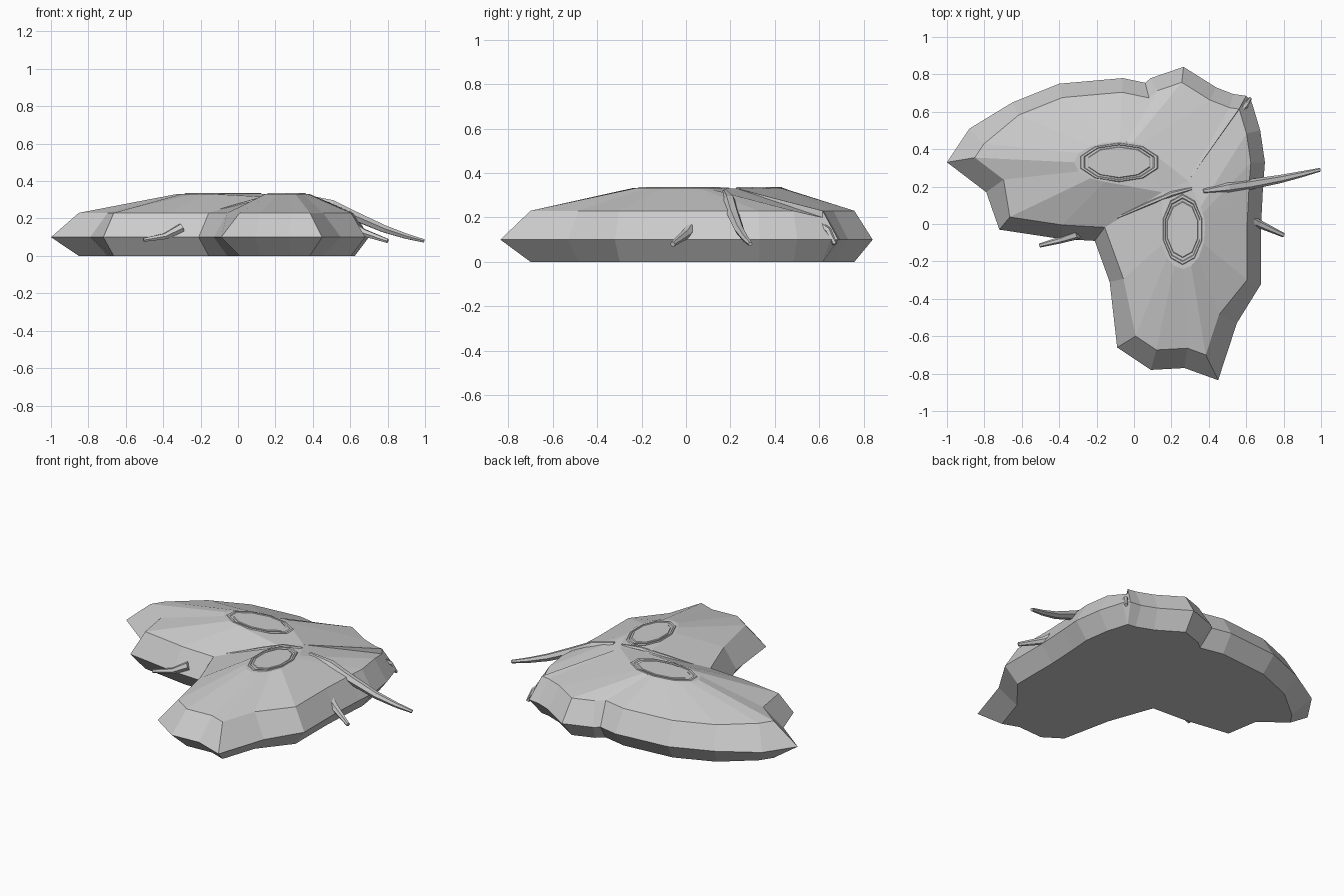
import bpy, bmesh, math
from mathutils import Vector

if "Cube" in bpy.data.objects:
    bpy.data.objects.remove(bpy.data.objects["Cube"])

# Widest outline of the two-lobed body at z = 0.1, clockwise from the left tip
HEM = [(-1, .33), (-.88, .51), (-.65, .65), (-.40, .75), (-.06, .78), (.06, .755),
       (.09, .78), (.265, .84), (.44, .73), (.53, .695), (.60, .685), (.63, .65),
       (.675, .50), (.70, .33), (.69, .20), (.68, 0), (.68, -.32), (.55, -.53),
       (.45, -.835), (.27, -.77), (.09, -.78), (-.09, -.66), (-.13, -.31),
       (-.21, -.09), (-.39, -.08), (-.72, -.03), (-.79, .17)]
HEM = [Vector(p) for p in HEM]
N = len(HEM)
# Flat crown of each lobe: centre and radii
LEFT = (Vector((-.08, .33)), Vector((.24, .11)))
FRONT = (Vector((.26, -.03)), Vector((.12, .21)))


def add_mesh(name, bm):
    bmesh.ops.recalc_face_normals(bm, faces=bm.faces)
    me = bpy.data.meshes.new(name)
    bm.to_mesh(me)
    bm.free()
    ob = bpy.data.objects.new(name, me)
    bpy.context.collection.objects.link(ob)
    return ob


def inset(i):
    """Mitred inward offset of a hem point, wider at the front and left tips."""
    p = HEM[i]
    a = (p - HEM[i - 1]).normalized()
    b = (HEM[(i + 1) % N] - p).normalized()
    t = (a + b).normalized()
    n = Vector((t.y, -t.x))
    d = .075 + (.03 if p.y < -.4 else 0) + (.035 if p.x < -.75 else 0)
    return p + n * d / max(.65, t.dot(a))


def crown(i):
    """Point on the edge of the nearest lobe crown, or in the valley."""
    if i == 23:
        return Vector((.15, .17, .315))
    if i in (9, 10, 11):
        return Vector((.29, .23, .33))
    c, r = LEFT if i < 9 or i > 23 else FRONT
    d = HEM[i] - c
    k = math.hypot(d.x / r.x, d.y / r.y)
    return (c + d / k).to_3d() + Vector((0, 0, .332))


def bridge(bm, a, b):
    n = len(a)
    for i in range(n):
        j = (i + 1) % n
        bm.faces.new((a[i], a[j], b[j], b[i]))


# Body: flat base, flared hem, shoulder and crown
bm = bmesh.new()
shoulder = [inset(i) for i in range(N)]
rings = [[(p.x, p.y, 0) for p in shoulder],
         [(p.x, p.y, .10) for p in HEM],
         [(p.x, p.y, .20 if i == 11 else .23) for i, p in enumerate(shoulder)],
         [crown(i) for i in range(N)]]
rings = [[bm.verts.new(co) for co in ring] for ring in rings]
for lower, upper in zip(rings, rings[1:]):
    bridge(bm, lower, upper)
caps = [bm.faces.new(rings[0]), bm.faces.new(rings[-1])]
bmesh.ops.triangulate(bm, faces=caps)
add_mesh("body", bm)


# Shallow grooved rims on the crowns
def rim(name, c, r, sides=10):
    bm = bmesh.new()
    loops = []
    for s, z in ((1, .330), (.97, .336), (.90, .336), (.87, .331), (.80, .331), (.77, .335)):
        loops.append([bm.verts.new((c[0] + r[0] * s * math.cos(2 * math.pi * (k + .5) / sides),
                                    c[1] + r[1] * s * math.sin(2 * math.pi * (k + .5) / sides), z))
                      for k in range(sides)])
    for a, b in zip(loops, loops[1:]):
        bridge(bm, a, b)
    bm.faces.new(loops[-1])
    add_mesh(name, bm)


rim("left_rim", (-.08, .33), (.22, .105))
rim("front_rim", (.26, -.03), (.11, .19))


# Tapered stems and ridges along a path of (x, y, z, radius)
def stem(name, path, sides=6):
    bm = bmesh.new()
    pts = [Vector(p[:3]) for p in path]
    loops = []
    for i, p in enumerate(pts):
        t = (pts[min(i + 1, len(pts) - 1)] - pts[max(i - 1, 0)]).normalized()
        u = t.cross(Vector((0, 0, 1))).normalized()
        v = u.cross(t)
        loops.append([bm.verts.new(p + path[i][3] * (u * math.cos(2 * math.pi * k / sides)
                                                     + v * math.sin(2 * math.pi * k / sides)))
                      for k in range(sides)])
    for a, b in zip(loops, loops[1:]):
        bridge(bm, a, b)
    bm.faces.new(loops[0])
    bm.faces.new(loops[-1])
    add_mesh(name, bm)


stem("long_stem", [(.37, .175, .315, .012), (.50, .195, .275, .028), (.62, .212, .215, .028),
                   (.78, .24, .145, .022), (.90, .267, .105, .016), (.995, .29, .08, .010)])
stem("short_stem", [(.60, .03, .165, .030), (.67, .0, .125, .022), (.80, -.06, .08, .012)])
stem("left_stem", [(-.30, -.055, .15, .026), (-.39, -.085, .105, .018), (-.505, -.115, .085, .011)])
stem("back_stem", [(.54, .57, .19, .018), (.60, .64, .14, .016), (.62, .67, .08, .010)])
stem("valley_ridge", [(-.10, .03, .245, .006), (.08, .11, .292, .012), (.20, .16, .322, .014),
                      (.31, .19, .328, .008)])
